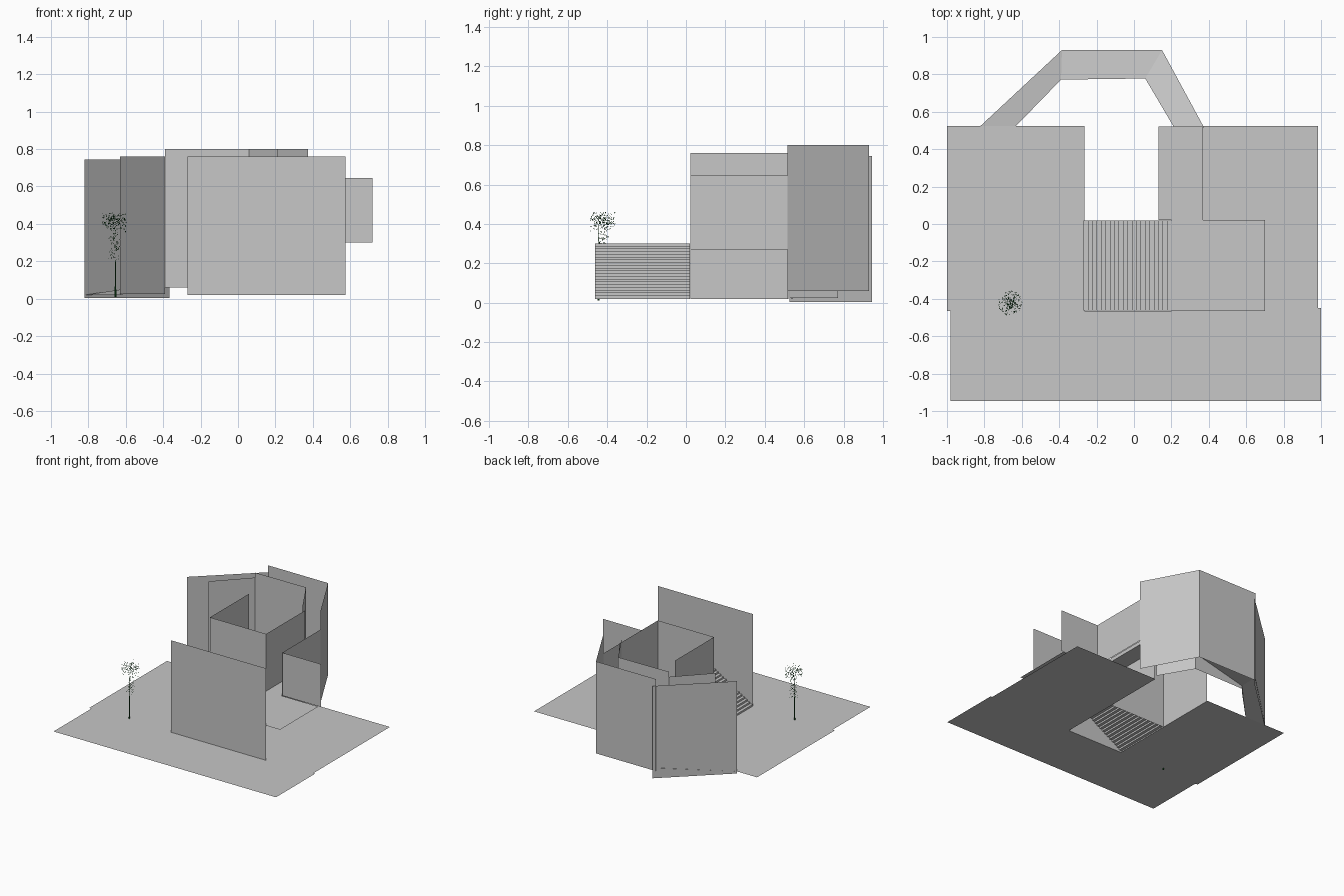
import bpy
import random
from math import cos, sin, pi
from mathutils import Vector, Euler

random.seed(4)
cube = bpy.data.objects.get("Cube")
if cube:
    bpy.data.objects.remove(cube, do_unlink=True)


def material(name, rgb):
    m = bpy.data.materials.new(name)
    m.use_nodes = True
    m.diffuse_color = (*rgb, 1)
    m.node_tree.nodes["Principled BSDF"].inputs["Base Color"].default_value = (*rgb, 1)
    return m


grey = material("plain_grey", (0.57, 0.57, 0.57))
green = material("dark_green", (0.006, 0.08, 0.012))


def mesh_object(name, verts, faces, mat=grey):
    me = bpy.data.meshes.new(name)
    me.from_pydata(verts, [], faces)
    me.materials.append(mat)
    ob = bpy.data.objects.new(name, me)
    bpy.context.scene.collection.objects.link(ob)
    return ob


def sheet(name, corners):
    """One flat face through the given corners."""
    return mesh_object(name, corners, [range(len(corners))])


def wall(name, a, b, low, high):
    """Upright thin panel standing on the plan line a-b."""
    return sheet(name, [(*a, low), (*b, low), (*b, high), (*a, high)])


FLOOR, DECK, TOP = 0.02, 0.30, 0.76
FRONT, MID, BACK = -0.465, 0.022, 0.525
LEFT, RIGHT = -0.265, 0.235

# Ground with a rectangular notch for stairs and courtyard
plan = [(-0.98, -0.945), (1, -0.945), (1, -0.45), (0.985, -0.45), (0.985, BACK),
        (RIGHT, BACK), (RIGHT, FRONT), (LEFT, FRONT), (LEFT, BACK),
        (-1, BACK), (-1, -0.465), (-0.98, -0.465)]
sheet("ground", [(x, y, FLOOR) for x, y in plan])

# Front screen and the three walls of the courtyard box
wall("front_screen", (-0.27, FRONT), (0.575, FRONT), FLOOR, TOP)
wall("court_front_wall", (LEFT, MID), (RIGHT, MID), FLOOR, TOP)
wall("court_right_wall", (RIGHT, MID), (RIGHT, BACK - 0.01), FLOOR, TOP)
wall("court_left_wall", (LEFT, MID), (LEFT, BACK - 0.005), FLOOR, TOP)

# Parapets beside the raised deck
wall("deck_back_parapet", (0.375, MID + 0.005), (0.72, MID + 0.005), DECK, 0.645)
wall("deck_side_parapet", (0.375, MID), (0.375, 0.515), DECK, 0.645)

# Stairs climbing towards the deck
steps = 20
run, rise = 0.47 / steps, (DECK - FLOOR) / steps
profile = [(-0.27, FLOOR)]
for i in range(steps):
    x, z = -0.27 + i * run, FLOOR + (i + 1) * rise
    profile += [(x, z), (x + run, z)]
n = len(profile)
mesh_object("stairs",
            [(x, y, z) for y in (FRONT + 0.002, MID - 0.002) for x, z in profile],
            [(i, i + 1, n + i + 1, n + i) for i in range(n - 1)])

# Raised deck and the slab leading back to the ramp
sheet("deck", [(0.2, FRONT, DECK), (0.7, FRONT, DECK), (0.7, MID, DECK), (0.2, MID, DECK)])
bpy.ops.mesh.primitive_cube_add(size=1, location=(0.25, (MID + 0.52) / 2, 0.285))
slab = bpy.context.object
slab.name = "walkway_slab"
slab.scale = (0.24, 0.52 - MID, 0.03)
slab.data.materials.append(grey)

# Ramp bending round the back, with a wall on both sides
outer = [(-0.82, 0.525), (-0.385, 0.93), (0.15, 0.93), (0.375, 0.515)]
inner = [(-0.63, 0.525), (-0.39, 0.772), (0.06, 0.778), (0.215, 0.515)]
heights = [0.02, 0.085, 0.19, 0.285]
spans = [(0.025, TOP), (0.06, 0.80), (0.06, 0.80)]
for i, (low, high) in enumerate(spans):
    a, b = heights[i], heights[i + 1]
    sheet("ramp_%d" % (i + 1),
          [(*outer[i], a), (*inner[i], a), (*inner[i + 1], b), (*outer[i + 1], b)])
    wall("ramp_inner_wall_%d" % (i + 1), inner[i], inner[i + 1], low, high)
    if i:
        wall("ramp_outer_wall_%d" % (i + 1), outer[i], outer[i + 1], low, high)
wall("ramp_outer_wall_1", outer[0], (-0.365, 0.945), 0.003, 0.745)

# Tree: trunk, thin stem and scattered leaves
tx, ty = -0.655, -0.445
for name, radius, low, high in (("tree_trunk", 0.005, 0.01, 0.2),
                                ("tree_stem", 0.0015, 0.2, 0.4)):
    bpy.ops.mesh.primitive_cone_add(vertices=6, radius1=radius, radius2=radius * 0.7,
                                    depth=high - low, location=(tx, ty, (low + high) / 2))
    bpy.context.object.name = name
    bpy.context.object.data.materials.append(green)

verts, faces = [], []
for i in range(330):
    crown = i < 230
    z = random.gauss(0.415, 0.02) if crown else random.uniform(0.21, 0.4)
    z = min(z, 0.457)
    reach = (0.065 if crown else 0.032) * random.random() ** 0.6
    turn = random.uniform(0, 2 * pi)
    centre = Vector((tx - 0.008 + reach * cos(turn), ty + 0.022 + reach * sin(turn), z))
    spin = Euler([random.uniform(0, pi) for _ in range(3)]).to_matrix()
    size = random.uniform(0.003, 0.006)
    base = len(verts)
    for u, v in ((-1, 0), (0, -0.6), (1, 0), (0, 0.6)):
        verts.append(centre + spin @ Vector((u, v, 0)) * size)
    faces.append(range(base, base + 4))
mesh_object("tree_leaves", verts, faces, green)
